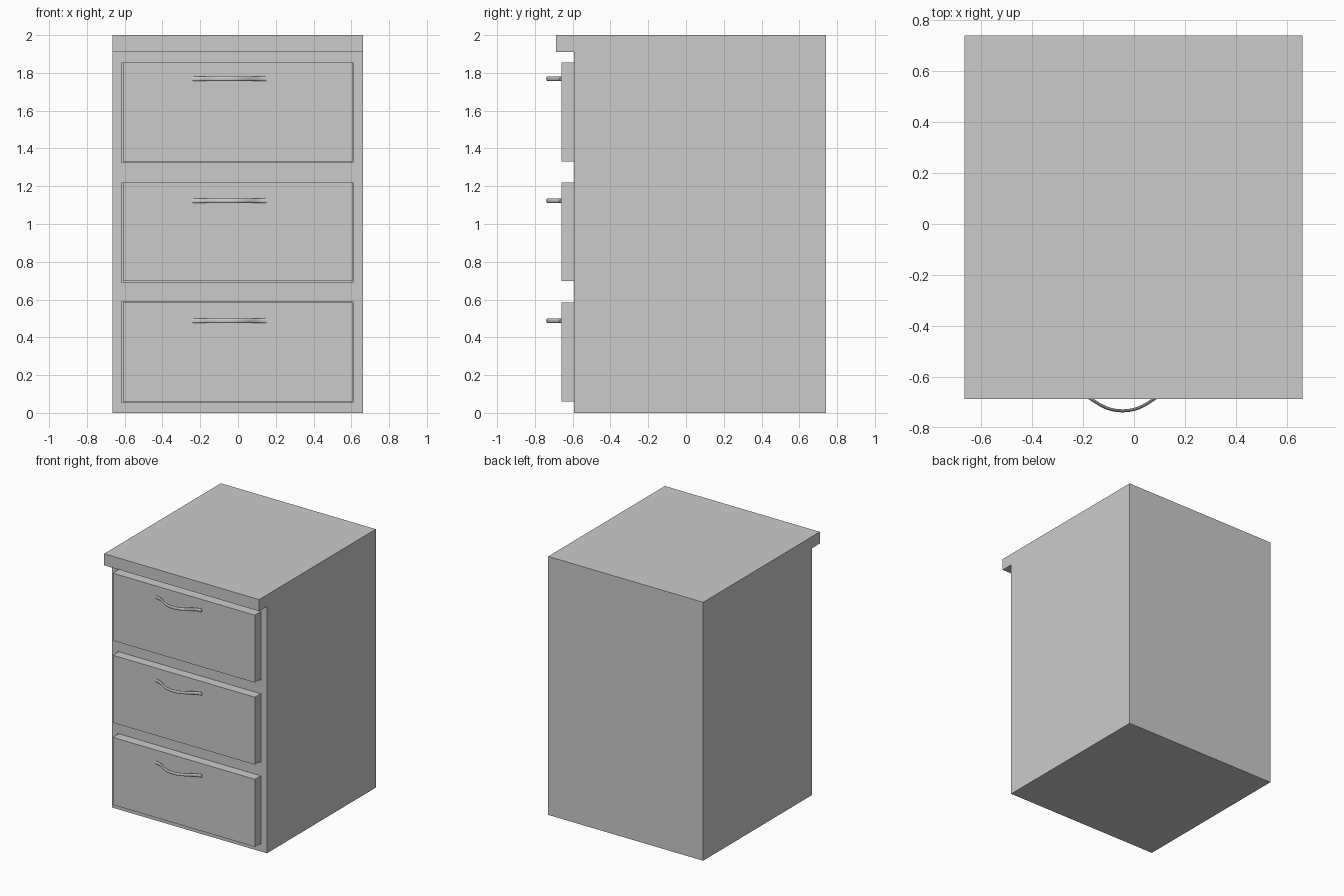
import bpy
import bmesh

if "Cube" in bpy.data.objects:
    bpy.data.objects.remove(bpy.data.objects["Cube"])


def extrude_profile(name, pts, x0, x1):
    # closed y-z profile extruded along x
    bm = bmesh.new()
    face = bm.faces.new([bm.verts.new((x0, y, z)) for y, z in pts])
    ext = bmesh.ops.extrude_face_region(bm, geom=[face])
    verts = [g for g in ext["geom"] if isinstance(g, bmesh.types.BMVert)]
    bmesh.ops.translate(bm, verts=verts, vec=(x1 - x0, 0, 0))
    bmesh.ops.recalc_face_normals(bm, faces=bm.faces)
    me = bpy.data.meshes.new(name)
    bm.to_mesh(me)
    bm.free()
    ob = bpy.data.objects.new(name, me)
    bpy.context.collection.objects.link(ob)
    return ob


def box(name, x0, x1, y0, y1, z0, z1):
    return extrude_profile(name, [(y0, z0), (y1, z0), (y1, z1), (y0, z1)], x0, x1)


def activate(ob):
    bpy.ops.object.select_all(action='DESELECT')
    ob.select_set(True)
    bpy.context.view_layer.objects.active = ob


def handle(name, x, y, z):
    # bow-shaped pull: flattened round bar swept along a bell curve
    cu = bpy.data.curves.new(name, 'CURVE')
    cu.dimensions = '3D'
    cu.bevel_depth = 0.006
    cu.bevel_resolution = 3
    cu.resolution_u = 12
    cu.use_fill_caps = True
    sp = cu.splines.new('BEZIER')
    sp.bezier_points.add(2)
    for p, (px, py, h) in zip(sp.bezier_points,
                              [(-0.198, 0.0, 0.075), (0, -0.073, 0.1), (0.198, 0.0, 0.075)]):
        p.co = (px, py, 0)
        p.handle_left = (px - h, py, 0)
        p.handle_right = (px + h, py, 0)
    ob = bpy.data.objects.new(name, cu)
    ob.location = (x, y, z)
    ob.scale = (1, 1, 2)
    bpy.context.collection.objects.link(ob)
    activate(ob)
    bpy.ops.object.convert(target='MESH')
    bpy.ops.object.shade_smooth_by_angle()


# cabinet body with overhanging top lip
cabinet = extrude_profile("cabinet_body", [
    (-0.592, 0), (0.74, 0), (0.74, 2), (-0.687, 2), (-0.687, 1.91), (-0.592, 1.91)],
    -0.665, 0.662)

# drawer openings, drawers and handles
for i, (z0, z1, hz) in enumerate([(0.061, 0.584, 0.488),
                                  (0.697, 1.219, 1.123),
                                  (1.332, 1.854, 1.769)]):
    cutter = box("opening_cutter", -0.616, 0.612, -0.65, 0.6, z0 - 0.007, z1 + 0.002)
    cutter.hide_render = True
    activate(cabinet)
    mod = cabinet.modifiers.new("opening", 'BOOLEAN')
    mod.operation = 'DIFFERENCE'
    mod.solver = 'EXACT'
    mod.object = cutter
    bpy.ops.object.modifier_apply(modifier=mod.name)
    bpy.data.objects.remove(cutter)
    box(f"drawer_{i + 1}", -0.61, 0.606, -0.66, 0.58, z0, z1)
    handle(f"drawer_handle_{i + 1}", -0.045, -0.661, hz)
